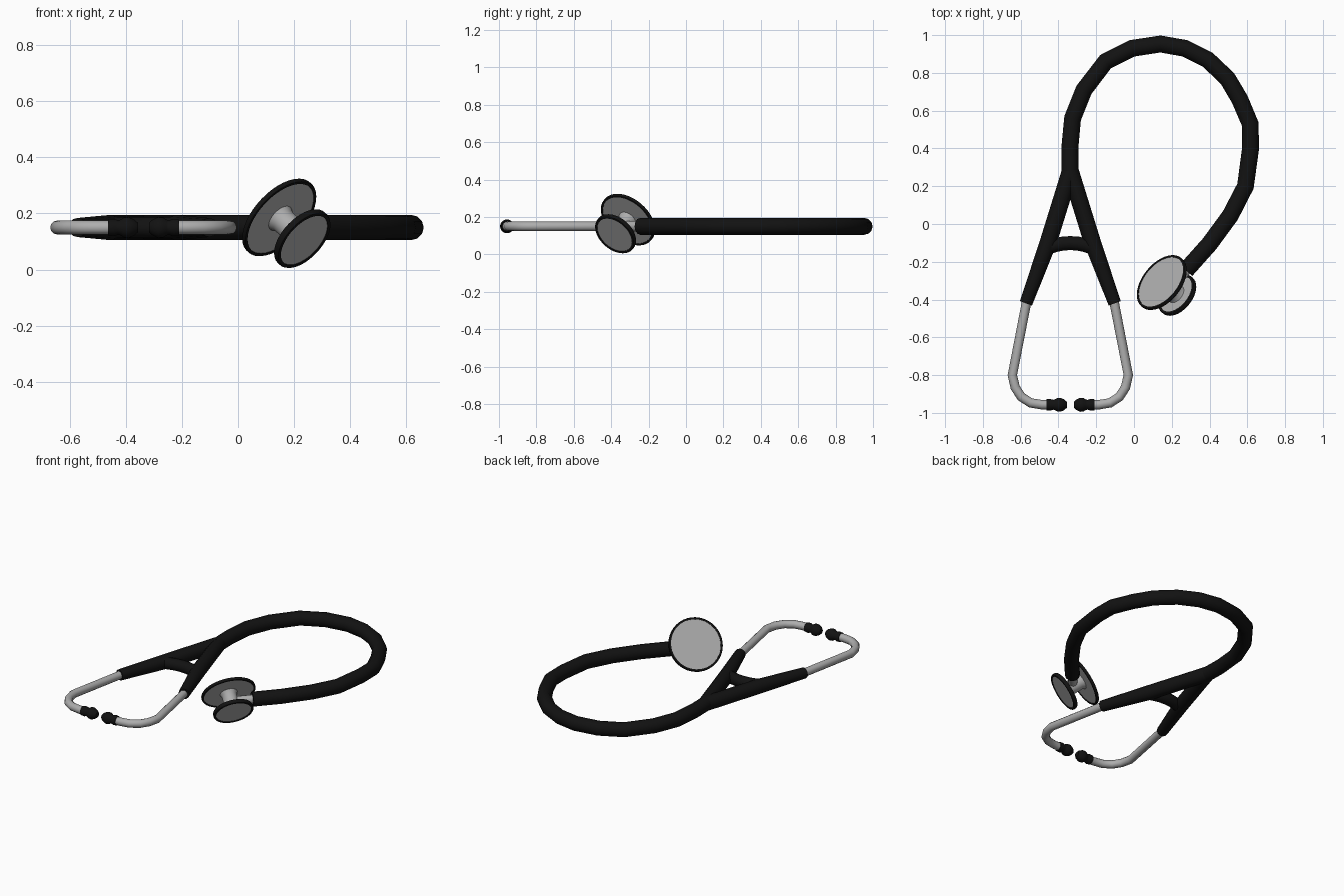
import bpy, bmesh, math
from mathutils import Vector

cube = bpy.data.objects.get("Cube")
if cube:
    bpy.data.objects.remove(cube, do_unlink=True)


def material(name, rgb):
    m = bpy.data.materials.new(name)
    m.use_nodes = True
    m.diffuse_color = (*rgb, 1)
    m.node_tree.nodes["Principled BSDF"].inputs["Base Color"].default_value = (*rgb, 1)
    return m


BLACK = material("black_rubber", (0.006, 0.006, 0.006))
METAL = material("grey_metal", (0.42, 0.42, 0.42))
Z = 0.15          # height of the tubing centre line
MID = -0.337      # mirror line of the headset


def tube(name, points, mat, radius, end_radius=None):
    """Round tube along flat (x, y) points; the last point may be narrower."""
    curve = bpy.data.curves.new(name, 'CURVE')
    curve.dimensions = '3D'
    curve.bevel_depth = radius
    curve.bevel_resolution = 4
    curve.use_fill_caps = True
    spline = curve.splines.new('POLY')
    spline.points.add(len(points) - 1)
    for p, (x, y) in zip(spline.points, points):
        p.co = (x, y, Z, 1)
    if end_radius:
        spline.points[-1].radius = end_radius / radius
    curve.materials.append(mat)
    ob = bpy.data.objects.new(name, curve)
    bpy.context.collection.objects.link(ob)
    finish(ob, True)
    return ob


def finish(ob, convert=False):
    bpy.ops.object.select_all(action='DESELECT')
    ob.select_set(True)
    bpy.context.view_layer.objects.active = ob
    if convert:
        bpy.ops.object.convert(target='MESH')
    bpy.ops.object.shade_smooth_by_angle(angle=math.radians(40))


def lathe(name, profile, mat, centre, axis, steps=40):
    """Spin (distance along axis, radius) points around an axis."""
    bm = bmesh.new()
    vs = [bm.verts.new((r, 0, s)) for s, r in profile]
    edges = [bm.edges.new(pair) for pair in zip(vs, vs[1:])]
    bmesh.ops.spin(bm, geom=vs + edges, cent=(0, 0, 0), axis=(0, 0, 1),
                   angle=math.tau, steps=steps)
    bmesh.ops.remove_doubles(bm, verts=bm.verts[:], dist=1e-5)
    bmesh.ops.recalc_face_normals(bm, faces=bm.faces[:])
    mesh = bpy.data.meshes.new(name)
    bm.to_mesh(mesh)
    bm.free()
    mesh.materials.append(mat)
    ob = bpy.data.objects.new(name, mesh)
    bpy.context.collection.objects.link(ob)
    ob.location = centre
    ob.rotation_euler = Vector(axis).to_track_quat('Z', 'Y').to_euler()
    finish(ob)
    return ob


# Main looped tubing
tube("main_tubing", [
    (MID, 0.25), (MID - 0.003, 0.40), (-0.325, 0.56), (-0.265, 0.71),
    (-0.15, 0.86), (-0.01, 0.93), (0.14, 0.953), (0.27, 0.93), (0.39, 0.87),
    (0.495, 0.77), (0.56, 0.66), (0.615, 0.53), (0.617, 0.40), (0.59, 0.20),
    (0.51, 0.045), (0.40, -0.105), (0.275, -0.245)], BLACK, 0.045)

# Headset, mirrored about its own middle
for side, s in (("left", 1), ("right", -1)):
    def at(pts):
        return [(MID + s * x, y) for x, y in pts]
    tube(side + "_tubing_arm", at([(0, 0.28), (0.118, -0.10), (0.235, -0.42)]),
         BLACK, 0.045, 0.034)
    tube(side + "_ear_pipe", at([
        (0.225, -0.38), (0.235, -0.43), (0.307, -0.80), (0.292, -0.865),
        (0.26, -0.915), (0.21, -0.947), (0.15, -0.957), (0.10, -0.957)]),
        METAL, 0.025)
    lathe(side + "_ear_tip", [
        (0, 0), (0, 0.029), (0.02, 0.031), (0.036, 0.026), (0.045, 0.028),
        (0.058, 0.036), (0.075, 0.037), (0.095, 0.028), (0.108, 0.016), (0.108, 0)],
        BLACK, (MID + s * 0.127, -0.957, Z), (-s, 0, 0), 24)

# Curved bridge between the arms
tube("bridge", [(MID + x, -0.101 - 1.7 * x * x)
                for x in (-0.12, -0.08, -0.04, 0, 0.04, 0.08, 0.12)], BLACK, 0.037)

# Chest piece: two discs on one tilted stem
axis = Vector((-0.63, 0.51, 0.58)).normalized()
big = Vector((0.147, -0.31, 0.186))
small = big - axis * 0.13
middle = (big + small) / 2
for name, centre, r, t, rim in (("diaphragm", big, 0.166, 0.009, 0.013),
                                ("bell", small, 0.123, 0.012, 0.015)):
    inner = r - rim
    lathe(name + "_rim", [(-t, inner), (-t, r - 0.003), (-t * 0.6, r), (t * 0.6, r),
                          (t, r - 0.003), (t, inner), (-t, inner)], BLACK, centre, axis)
    face = t - 0.003
    lathe(name + "_disc", [(-face, 0), (-face, inner + 0.002),
                           (face, inner + 0.002), (face, 0)], METAL, centre, axis)
lathe("stem", [(-0.06, 0), (-0.06, 0.054), (-0.04, 0.045), (0.04, 0.045),
               (0.06, 0.054), (0.06, 0)], METAL, middle, axis)
tube("stem_connector", [(0.285, -0.235), (middle.x, middle.y)], METAL, 0.028)
